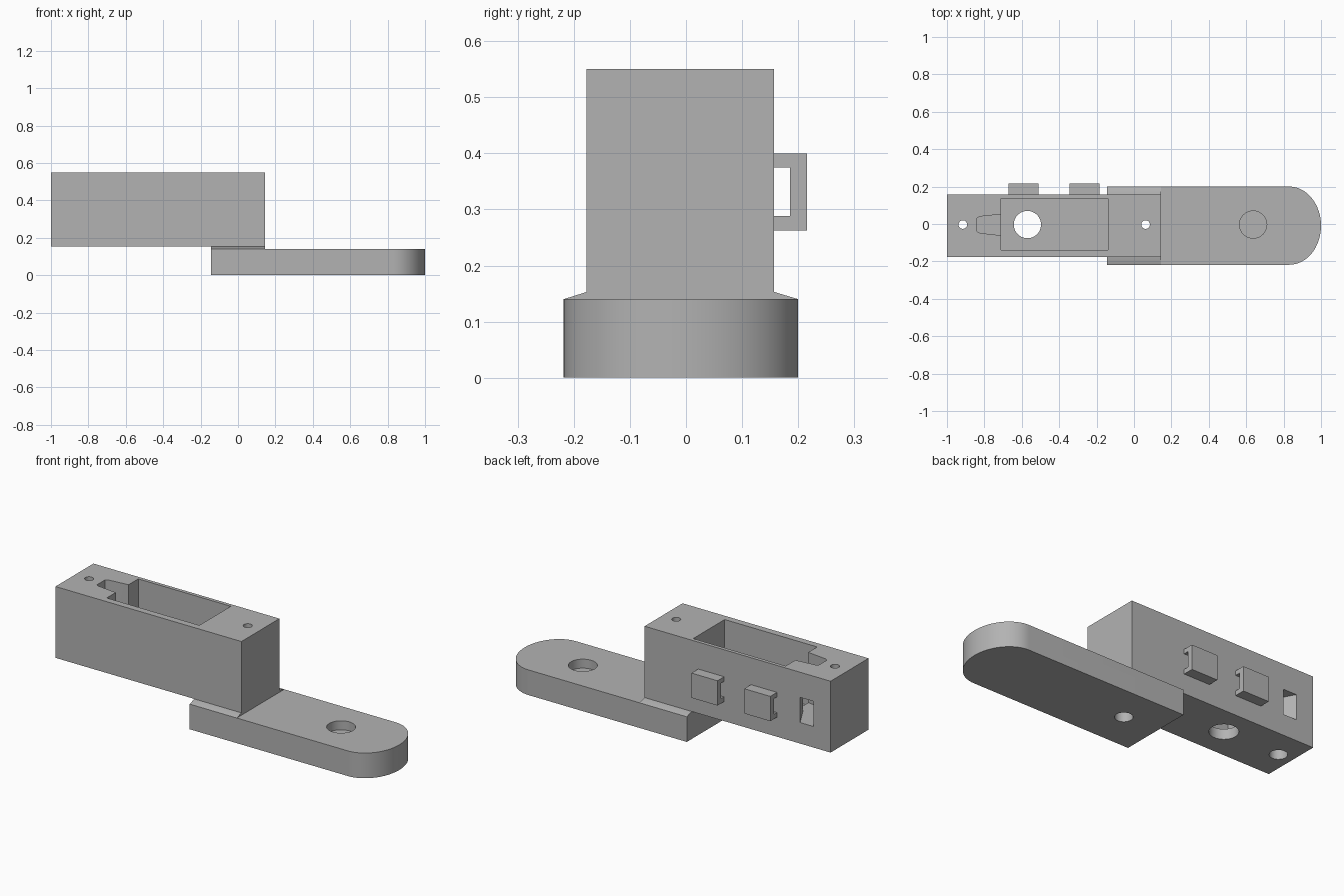
import bpy, bmesh, math
from mathutils import Vector

old = bpy.data.objects.get("Cube")
if old:
    bpy.data.objects.remove(old, do_unlink=True)

GREY = (0.45, 0.45, 0.45, 1)
mat = bpy.data.materials.new("plain grey")
mat.use_nodes = True
mat.diffuse_color = GREY
mat.node_tree.nodes["Principled BSDF"].inputs["Base Color"].default_value = GREY


def loft(name, bottom, top):
    """Solid between two matching loops of 3D points."""
    bm = bmesh.new()
    a = [bm.verts.new(p) for p in bottom]
    b = [bm.verts.new(p) for p in top]
    n = len(a)
    bm.faces.new(a[::-1])
    bm.faces.new(b)
    for i in range(n):
        j = (i + 1) % n
        bm.faces.new((a[i], a[j], b[j], b[i]))
    bmesh.ops.recalc_face_normals(bm, faces=bm.faces)
    mesh = bpy.data.meshes.new(name)
    bm.to_mesh(mesh)
    bm.free()
    mesh.materials.append(mat)
    ob = bpy.data.objects.new(name, mesh)
    bpy.context.collection.objects.link(ob)
    return ob


def prism(name, outline, z0, z1):
    return loft(name, [(x, y, z0) for x, y in outline], [(x, y, z1) for x, y in outline])


def rect(x0, x1, y0, y1):
    return [(x0, y0), (x1, y0), (x1, y1), (x0, y1)]


def drill(x, r, z0, z1, sides=40):
    ring = [(x + r * math.cos(math.tau * i / sides), -0.003 + r * math.sin(math.tau * i / sides))
            for i in range(sides)]
    return prism("cutter", ring, z0, z1)


def activate(ob):
    bpy.ops.object.select_all(action="DESELECT")
    ob.select_set(True)
    bpy.context.view_layer.objects.active = ob


def combine(ob, others, operation="DIFFERENCE"):
    """Apply exact booleans and discard the helper solids."""
    for other in others:
        other.hide_render = True
        mod = ob.modifiers.new("boolean", "BOOLEAN")
        mod.operation, mod.solver, mod.object = operation, "EXACT", other
        activate(ob)
        bpy.ops.object.modifier_apply(modifier=mod.name)
        bpy.data.objects.remove(other, do_unlink=True)


BASE = 0.153   # underside of the housing
SCREWS = (-0.915, 0.062)

# Housing block with the motor pocket, cable channel and screw holes
housing = prism("servo_housing", rect(-1, 0.145, -0.177, 0.157), BASE, 0.55)
channel = [(-0.84, -0.04), (-0.825, -0.048), (-0.70, -0.062), (-0.70, 0.053), (-0.825, 0.04), (-0.84, 0.03)]
window = [(-0.918, 0.27), (-0.836, 0.27), (-0.836, 0.41), (-0.918, 0.41)]
combine(housing, [
    prism("cutter", rect(-0.71, -0.14, -0.14, 0.137), 0.21, 0.6),
    prism("cutter", channel, 0.27, 0.6),
    loft("cutter", [(x, 0.2, z) for x, z in window], [(x + 0.11, 0.0, z) for x, z in window]),
    drill(-0.57, 0.073, 0.1, 0.3),
    drill(SCREWS[0], 0.045, 0.1, 0.23),
] + [drill(x, 0.023, 0.1, 0.6, 24) for x in SCREWS])

# Arm plate with a rounded end and a sloped seat under the housing
end = [(0.83 + 0.17 * math.cos(t), -0.009 + 0.209 * math.sin(t))
       for t in (math.pi * (i / 32 - 0.5) for i in range(33))]
arm = prism("arm_plate", [(-0.145, -0.218)] + end + [(-0.145, 0.2)], 0, 0.14)
seat = loft("seat", [(x, y, 0.14) for x, y in rect(-0.145, 0.145, -0.218, 0.2)],
            [(x, y, BASE) for x, y in rect(-0.145, 0.145, -0.177, 0.157)])
combine(arm, [seat], "UNION")
combine(arm, [
    drill(0.637, 0.073, 0.09, 0.2),
    drill(SCREWS[1], 0.045, -0.1, 0.1),
    drill(SCREWS[1], 0.023, -0.1, 0.3, 24),
])

# Cable loops on the back face
loops = []
for label, x0 in (("right", -0.67), ("left", -0.345)):
    loop = prism("cable_loop_" + label, rect(x0, x0 + 0.16, 0.157, 0.216), 0.262, 0.40)
    combine(loop, [prism("cutter", rect(x0 - 0.1, x0 + 0.3, 0.1, 0.185), 0.288, 0.375)])
    loops.append(loop)

for ob in [housing, arm] + loops:
    activate(ob)
    bpy.ops.object.shade_smooth_by_angle(angle=math.radians(30))
